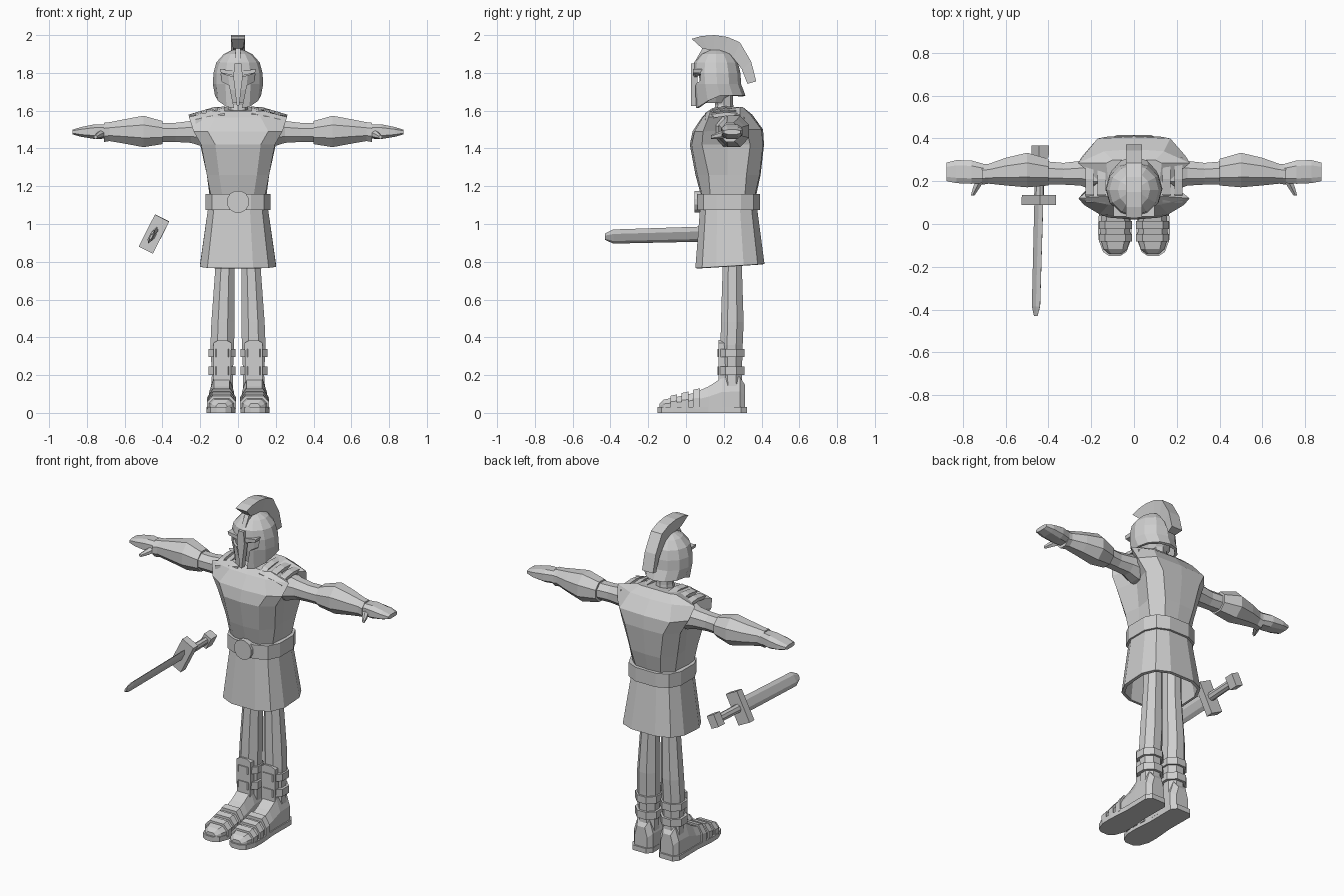
import bpy, bmesh, math
from mathutils import Vector, Matrix

if "Cube" in bpy.data.objects:
    bpy.data.objects.remove(bpy.data.objects["Cube"], do_unlink=True)

GREY = (0.62, 0.62, 0.62, 1)
mat = bpy.data.materials.new("plain grey")
mat.use_nodes = True
mat.diffuse_color = GREY
mat.node_tree.nodes["Principled BSDF"].inputs["Base Color"].default_value = GREY


def finish(name, bm):
    bmesh.ops.recalc_face_normals(bm, faces=bm.faces[:])
    me = bpy.data.meshes.new(name)
    bm.to_mesh(me)
    bm.free()
    me.materials.append(mat)
    ob = bpy.data.objects.new(name, me)
    bpy.context.collection.objects.link(ob)
    return ob


def loft(name, rings, start=True, end=True, side=1):
    """Skin closed rings of points; side=-1 mirrors across x."""
    bm = bmesh.new()
    vs = [[bm.verts.new((p[0] * side, p[1], p[2])) for p in r] for r in rings]
    n = len(vs[0])
    for a, b in zip(vs, vs[1:]):
        for i in range(n):
            j = (i + 1) % n
            bm.faces.new((a[i], a[j], b[j], b[i]))
    if start:
        bm.faces.new(vs[0])
    if end:
        bm.faces.new(vs[-1])
    return finish(name, bm)


def ring(c, u, v, n=8, e=1.0, turn=0.5):
    """Ellipse (e=1) to rounded box (e<1) around c with half axes u and v."""
    out = []
    for i in range(n):
        a = 2 * math.pi * (i + turn) / n
        x, y = math.cos(a), math.sin(a)
        x = math.copysign(abs(x) ** e, x)
        y = math.copysign(abs(y) ** e, y)
        out.append(Vector(c) + Vector(u) * x + Vector(v) * y)
    return out


def flat(hw, yf, yb, z, n=12, e=1.0, cx=0, turn=0):
    """Horizontal ring from half width and front/back limits."""
    return ring((cx, (yf + yb) / 2, z), (hw, 0, 0), (0, (yb - yf) / 2, 0), n, e, turn)


def prism(name, pts, axis, lo, hi, side=1):
    """Extrude a 2D outline along x, y or z."""
    def put(p, t):
        return {"x": (t, p[0], p[1]), "y": (p[0], t, p[1]), "z": (p[0], p[1], t)}[axis]
    return loft(name, [[put(p, t) for p in pts] for t in (lo, hi)], side=side)


def apply(ob, kind, **props):
    m = ob.modifiers.new(kind, kind)
    for k, v in props.items():
        setattr(m, k, v)
    bpy.context.view_layer.objects.active = ob
    bpy.ops.object.modifier_apply(modifier=m.name)


# Cuirass: half sections run front centre, pectoral, armhole, shoulder blade, back centre
sections = [
    (1.13, 1.13, [(0, .085), (.08, .09), (.14, .13), (.148, .22), (.14, .31), (.08, .36), (0, .367)]),
    (1.26, 1.26, [(0, .05), (.1, .06), (.165, .12), (.15, .22), (.165, .32), (.1, .39), (0, .395)]),
    (1.42, 1.42, [(0, .02), (.12, .03), (.195, .085), (.165, .22), (.2, .34), (.13, .408), (0, .413)]),
    (1.49, 1.50, [(0, .035), (.16, .045), (.235, .09), (.17, .22), (.24, .32), (.17, .40), (0, .408)]),
    (1.565, 1.58, [(0, .085), (.12, .09), (.26, .12), (.16, .2), (.262, .285), (.14, .34), (0, .35)]),
    (1.595, 1.62, [(0, .125), (.10, .115), (.13, .13), (.12, .2), (.13, .285), (.10, .30), (0, .30)]),
]
rings = []
for zf, zb, half in sections:
    full = half + [(-x, y) for x, y in reversed(half[1:-1])]
    rings.append([(x, y, zf + (zb - zf) * min(1, max(0, (y - .1) / .2))) for x, y in full])
loft("cuirass", rings)

# Belt, buckle and skirt
loft("belt", [flat(.175, .057, .395, z, 12, .7, turn=.5) for z in (1.075, 1.16)])
loft("buckle", [ring((0, y, 1.118), (.06, 0, 0), (0, 0, .06), 12) for y in (.045, .08)])
skirt = loft("skirt", [flat(.16, .072, .378, 1.1, 12, .7, turn=.5),
                       [(p.x, p.y, .766 + (p.y - .045) * .06)
                        for p in flat(.207, .045, .42, 0, 12, .7, turn=.5)]], True, False)
apply(skirt, "SOLIDIFY", thickness=.018, offset=-1)

# Neck and head inside the helmet
loft("neck", [flat(.06, .14, .26, 1.57, 8), flat(.05, .155, .25, 1.63, 8), flat(.055, .14, .25, 1.72, 8)])
loft("head", [flat(.05, .09, .22, 1.64), flat(.095, .075, .26, 1.71),
              flat(.1, .068, .26, 1.80), flat(.05, .11, .23, 1.88)])

# Helmet shell with eye and cheek opening
rim = [(p.x, p.y, min(1.68, 1.61 + max(0, p.y - .05) * .64)) for p in flat(.122, .048, .315, 0)]
helmet = loft("helmet", [rim, flat(.133, .038, .292, 1.74), flat(.13, .035, .288, 1.80),
                         flat(.115, .042, .275, 1.855), flat(.075, .08, .24, 1.90),
                         flat(.03, .13, .19, 1.922)], False, True)
apply(helmet, "SOLIDIFY", thickness=.016, offset=-1)
half = [(.014, 1.58), (.045, 1.735), (.085, 1.755), (.09, 1.797), (.03, 1.778)]
cutter = prism("face_cutter", half + [(-x, z) for x, z in reversed(half)], "y", -.1, .13)
cutter.hide_render = True
apply(helmet, "BOOLEAN", object=cutter, operation="DIFFERENCE", solver="EXACT")
bpy.data.objects.remove(cutter, do_unlink=True)
prism("nose_guard", [(-.006, 1.625), (.006, 1.625), (.025, 1.78), (.018, 1.85), (-.018, 1.85),
                     (-.025, 1.78)], "y", .026, .06)
for s, tag in ((1, "left"), (-1, "right")):
    prism(tag + "_brow", [(.02, 1.785), (.09, 1.80), (.095, 1.82), (.02, 1.81)], "y", .036, .085, s)

# Crest: curved band standing over the helmet, wider outside
outer = [(.03, 1.98), (.08, 1.995), (.15, 2.0), (.22, 1.99), (.285, 1.962), (.345, 1.86), (.372, 1.755)]
inner = [(.085, 1.93), (.11, 1.925), (.15, 1.92), (.20, 1.912), (.25, 1.88), (.295, 1.82), (.325, 1.742)]
loft("crest", [[(-.037, *o), (.037, *o), (.026, *i), (-.026, *i)] for o, i in zip(outer, inner)])
prism("crest_base", [(.05, 1.865), (.09, 1.935), (.16, 1.94), (.24, 1.91), (.28, 1.85), (.15, 1.89)],
      "x", -.014, .014)


def arm_ring(x, y0, y1, z0, z1, n=8, e=1.0):
    return ring((x, (y0 + y1) / 2, (z0 + z1) / 2), (0, (y1 - y0) / 2, 0), (0, 0, (z1 - z0) / 2), n, e)


for s, tag in ((1, "left"), (-1, "right")):
    # Shoulder straps arching from the chest plate to the back plate
    for k, (x, z) in enumerate(((.09, 1.60), (.152, 1.588), (.208, 1.575))):
        path = [(.10, z - .02), (.14, z + .008), (.21, z + .018), (.285, z + .012), (.31, z - .01)]
        loft(f"{tag}_shoulder_strap_{k + 1}",
             [[(x - .018, y, h + .006), (x + .018, y, h - .002), (x + .018, y, h - .022),
               (x - .018, y, h - .022)] for y, h in path], side=s)

    # Upper arm, gauntlet and hand
    loft(tag + "_arm", [arm_ring(.10, .14, .31, 1.40, 1.59), arm_ring(.19, .15, .31, 1.405, 1.575),
                        arm_ring(.25, .175, .30, 1.425, 1.55), arm_ring(.33, .18, .29, 1.43, 1.54),
                        arm_ring(.44, .18, .30, 1.43, 1.54)], side=s)
    loft(tag + "_gauntlet", [arm_ring(.40, .175, .31, 1.418, 1.55), arm_ring(.50, .165, .34, 1.40, 1.58),
                             arm_ring(.60, .175, .315, 1.42, 1.56), arm_ring(.68, .185, .285, 1.435, 1.543),
                             arm_ring(.71, .18, .285, 1.43, 1.54)], side=s)
    loft(tag + "_hand", [arm_ring(.69, .19, .28, 1.45, 1.53, 8, .7), arm_ring(.76, .185, .30, 1.448, 1.53, 8, .7),
                         arm_ring(.83, .188, .302, 1.46, 1.515, 8, .7),
                         arm_ring(.876, .198, .29, 1.474, 1.5, 8, .7)], side=s)
    loft(tag + "_thumb", [ring(c, (r, 0, 0), (0, 0, r), 6) for c, r in
                          (((.715, .215, 1.48), .024), ((.735, .175, 1.47), .019), ((.755, .133, 1.46), .01))],
         side=s)

    # Leg with calf bands and shin guard
    loft(tag + "_leg", [flat(.065, .185, .305, .10, 8, cx=.085, turn=.5),
                        flat(.06, .185, .30, .20, 8, cx=.083, turn=.5),
                        flat(.068, .178, .305, .36, 8, cx=.083, turn=.5),
                        flat(.066, .18, .31, .48, 8, cx=.08, turn=.5),
                        flat(.055, .19, .30, .77, 8, cx=.069, turn=.5),
                        flat(.055, .185, .30, 1.0, 8, cx=.069, turn=.5)], side=s)
    for k, (z0, z1) in enumerate(((.20, .245), (.295, .338))):
        loft(f"{tag}_calf_band_{k + 1}",
             [flat(.078, .16, .317, z, 8, cx=.084, turn=.5) for z in (z0, z1)], side=s)
    prism(tag + "_shin_guard", [(.04, .12), (.128, .12), (.13, .37), (.105, .385), (.06, .385), (.035, .37)],
          "y", .172, .21, s)

    # Foot, sole and sandal straps
    def foot_ring(y, w, h, low=.02):
        return [(.087 + a * w, y, low + (h - low) * b) for a, b in
                ((-1, 0), (-1, .55), (-.62, 1), (.62, 1), (1, .55), (1, 0))]
    loft(tag + "_foot", [foot_ring(*r) for r in
                         ((.312, .042, .15), (.285, .064, .19), (.19, .066, .185), (.12, .066, .14),
                          (.04, .068, .105), (-.07, .07, .08), (-.118, .055, .07), (-.14, .03, .05))], side=s)
    outline = [(.045, .322), (.07, .29), (.068, .12), (.078, .0), (.077, -.07), (.055, -.13), (.025, -.15)]
    prism(tag + "_sole", [(.09 + x, y) for x, y in outline] + [(.09 - x, y) for x, y in reversed(outline)],
          "z", 0, .03, s)
    for k, (y, h) in enumerate(((-.065, .09), (-.005, .105), (.055, .122))):
        loft(f"{tag}_foot_strap_{k + 1}", [foot_ring(y - .018, .077, h), foot_ring(y + .018, .077, h + .008)],
             side=s)

# Sword floating by the right side, rolled about its length
roll = Matrix.Rotation(math.radians(27), 3, "Y")
u, v = roll @ Vector((1, 0, 0)), roll @ Vector((0, 0, 1))


def sword_ring(y, w, h, n=4, e=1.0, turn=.5):
    t = (.11 - y) * .03
    k = math.sqrt(2) if n == 4 and turn == .5 else 1
    return ring((-.445 - t * .9, y, .947 - t * .9), u * w * k, v * h * k, n, e, turn)


loft("sword_blade", [sword_ring(.10, .014, .045, 6, 1, .5), sword_ring(-.385, .013, .042, 6, 1, .5),
                     sword_ring(-.43, .006, .018, 6, 1, .5)])
loft("sword_guard", [sword_ring(.09, .042, .095), sword_ring(.135, .042, .095)])
loft("sword_grip", [sword_ring(.13, .022, .026, 8), sword_ring(.32, .02, .024, 8)])
loft("sword_pommel", [sword_ring(.31, .026, .038), sword_ring(.368, .026, .038)])
